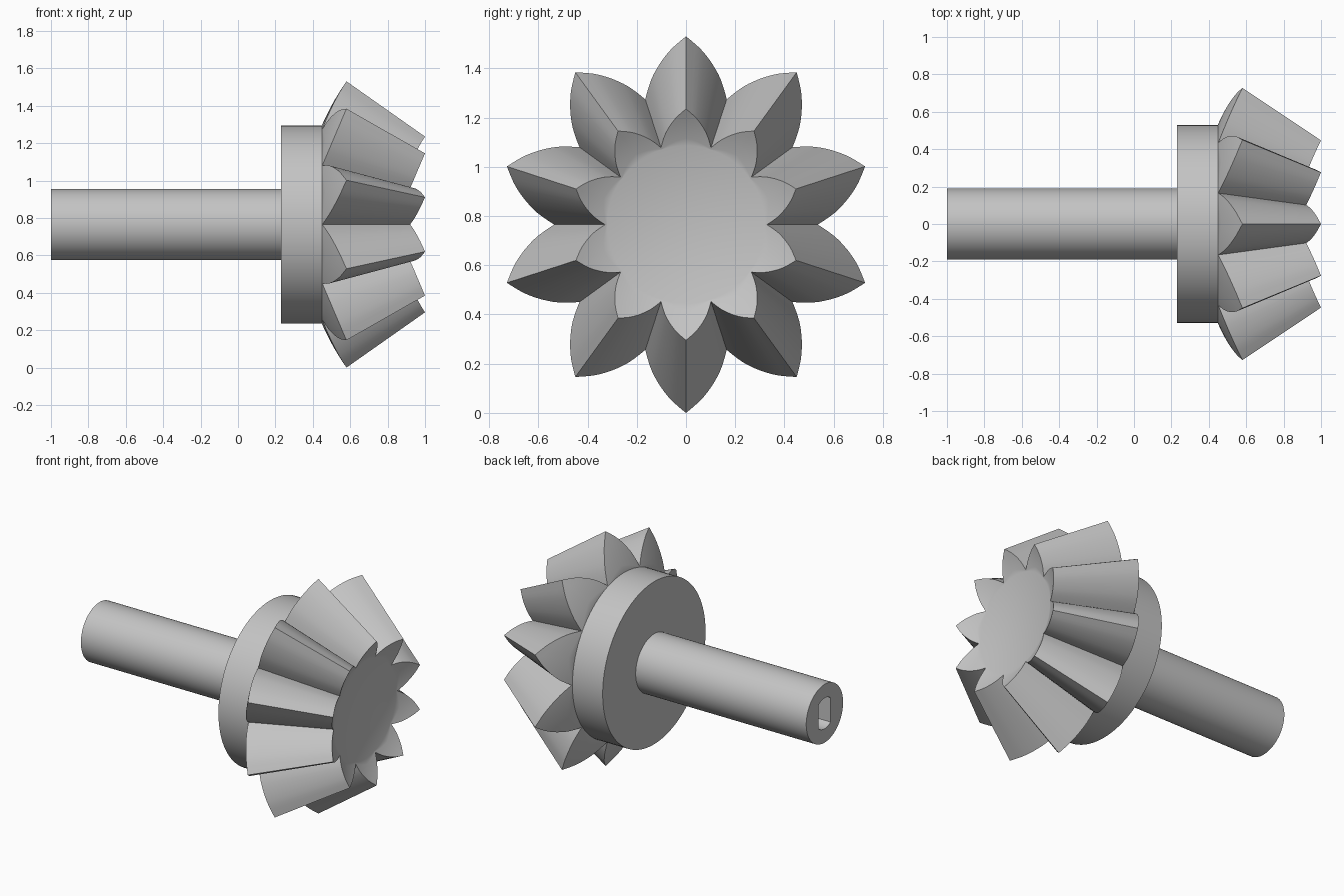
import bpy
import bmesh
from math import sin, cos, sqrt, pi, radians

cube = bpy.data.objects.get("Cube")
if cube:
    bpy.data.objects.remove(cube)

AXIS_Z = 0.765      # height of the shaft axis
TEETH = 10
APEX = 1.668        # x of the point where all tooth lines meet
BACK = 1.33         # distance from apex to the large end
SCALE = 0.614       # small end relative to the large end

steel = bpy.data.materials.new("plain grey metal")
steel.use_nodes = True
steel.diffuse_color = (0.55, 0.55, 0.55, 1)
steel.node_tree.nodes["Principled BSDF"].inputs["Base Color"].default_value = (0.55, 0.55, 0.55, 1)


def loft(name, rings, count):
    """Join rings around the x axis; each ring maps an angle to (x, radius)."""
    bm = bmesh.new()
    loops = []
    for ring in rings:
        loop = []
        for i in range(count):
            a = 2 * pi * i / count
            x, r = ring(a)
            loop.append(bm.verts.new((x, r * sin(a), AXIS_Z + r * cos(a))))
        loops.append(loop)
    for one, two in zip(loops, loops[1:]):
        for i in range(count):
            j = (i + 1) % count
            bm.faces.new((one[i], one[j], two[j], two[i]))
    bm.faces.new(loops[0])
    bm.faces.new(loops[-1])
    bmesh.ops.recalc_face_normals(bm, faces=bm.faces)
    mesh = bpy.data.meshes.new(name)
    bm.to_mesh(mesh)
    bm.free()
    mesh.materials.append(steel)
    obj = bpy.data.objects.new(name, mesh)
    bpy.context.collection.objects.link(obj)
    bpy.ops.object.select_all(action='DESELECT')
    obj.select_set(True)
    bpy.context.view_layer.objects.active = obj
    bpy.ops.object.shade_smooth_by_angle(angle=radians(30))
    return obj


def circle(x, r):
    return lambda a: (x, r)


# Shaft with a blind double-flat socket in its free end
def socket(x):
    return lambda a: (x, min(0.1, 0.061 / max(abs(sin(a)), 0.01)))


loft("shaft", [socket(-0.5), socket(-1), circle(-1, 0.19), circle(0.24, 0.19)], 96)

# Backing disc
loft("hub_disc", [circle(0.23, 0.53), circle(0.45, 0.53)], 96)

# Tooth outline: degrees from the tooth centre, radius at the large end
OUTLINE = [(0, 0.765), (2.5, 0.739), (5, 0.714), (8.5, 0.672),
           (12.9, 0.615), (15.7, 0.571), (18, 0.535)]
ROOT = 0.522


def tooth_radius(a):
    pitch = 360 / TEETH
    d = (a * 180 / pi) % pitch
    d = min(d, pitch - d)
    for (d0, r0), (d1, r1) in zip(OUTLINE, OUTLINE[1:]):
        if d <= d1 + 0.001:
            return r0 + (r1 - r0) * (d - d0) / (d1 - d0)
    return OUTLINE[-1][1]


def tooth_ring(scale, t):
    """Ring on the rounded end; t runs from the root circle to the outline."""
    def ring(a):
        r = ROOT + (tooth_radius(a) - ROOT) * t
        return APEX - scale * sqrt(BACK ** 2 - r ** 2), r * scale
    return ring


# Toothed cone: large rounded end, straight flanks, small rounded end, flat cap
steps = [i / 5 for i in range(6)]
rings = [tooth_ring(1, t) for t in steps]
rings += [tooth_ring(SCALE, t) for t in reversed(steps)]
loft("bevel_teeth", rings, TEETH * 24)
